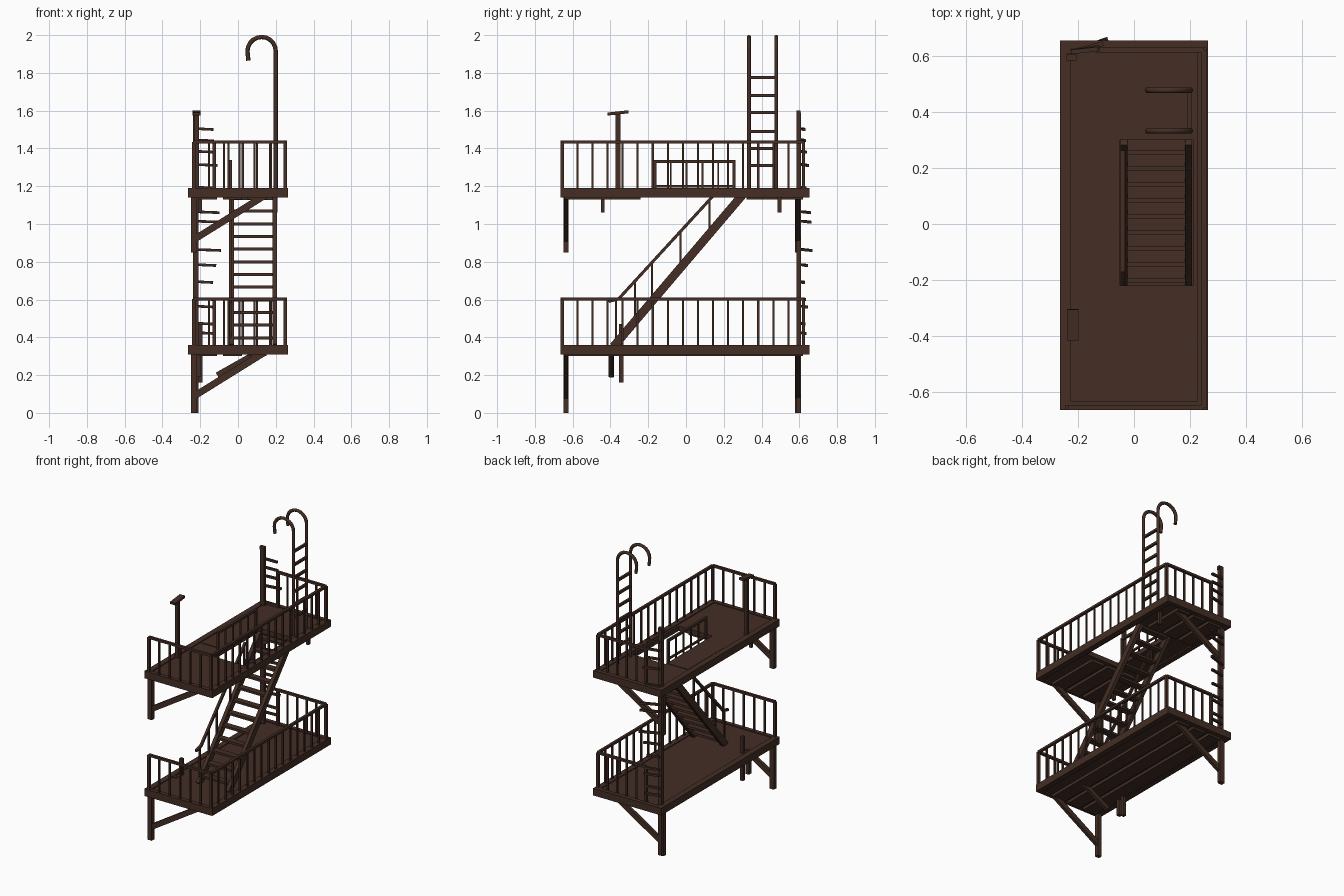
import bpy, bmesh, math, random
from mathutils import Vector, Matrix

if "Cube" in bpy.data.objects:
    bpy.data.objects.remove(bpy.data.objects["Cube"])

random.seed(4)
rust = bpy.data.materials.new("dark rusty brown")
rust.diffuse_color = (0.056, 0.027, 0.018, 1)
rust.use_nodes = True
rust.node_tree.nodes["Principled BSDF"].inputs["Base Color"].default_value = rust.diffuse_color


def box(bm, lo, hi):
    lo, hi = Vector(lo), Vector(hi)
    d = hi - lo
    bmesh.ops.create_cube(bm, size=1, matrix=Matrix.Translation((lo + hi) / 2) @ Matrix.Diagonal((*d, 1)))


def bar(bm, a, b, w, h=None):
    """Square bar from a to b: w is its horizontal width, h its depth."""
    a, b = Vector(a), Vector(b)
    z = (b - a).normalized()
    up = Vector((0, 0, 1)) if abs(z.z) < 0.99 else Vector((0, 1, 0))
    x = up.cross(z).normalized()
    y = z.cross(x)
    rot = Matrix((x, y, z)).transposed().to_4x4()
    size = Matrix.Diagonal((w, h or w, (b - a).length, 1))
    bmesh.ops.create_cube(bm, size=1, matrix=Matrix.Translation((a + b) / 2) @ rot @ size)


def finish(bm, name):
    me = bpy.data.meshes.new(name)
    bm.to_mesh(me)
    bm.free()
    me.materials.append(rust)
    ob = bpy.data.objects.new(name, me)
    bpy.context.collection.objects.link(ob)
    return ob


def platform(name, z, hole):
    # Edge frame
    bm = bmesh.new()
    for y in (-0.665, 0.625):
        box(bm, (-0.265, y, z - 0.05), (0.265, y + 0.03, z))
    for x in (-0.265, 0.225):
        box(bm, (x, -0.665, z - 0.05), (x + 0.04, 0.655, z))
    finish(bm, name + "_frame")
    # Floor panels, leaving the stairwell open where there is one
    bm = bmesh.new()
    t, b = z - 0.006, z - 0.04
    if hole:
        box(bm, (-0.24, -0.65, b), (0.24, -0.22, t))
        box(bm, (-0.24, -0.22, b), (-0.05, 0.30, t))
        box(bm, (0.21, -0.22, b), (0.24, 0.30, t))
        box(bm, (-0.24, 0.30, b), (0.24, 0.64, t))
        box(bm, (-0.22, -0.10, t), (-0.055, 0.29, t + 0.004))
    else:
        box(bm, (-0.24, -0.65, b), (0.24, 0.64, t))
    finish(bm, name + "_floor")
    # Joists and planks below
    bm = bmesh.new()
    spans = [(-0.64, -0.24), (0.32, 0.62)] if hole else [(-0.64, 0.62)]
    for y0, y1 in spans:
        for x in (-0.16, -0.03, 0.1):
            box(bm, (x - 0.05, y0, z - 0.06), (x + 0.05, y1, z - 0.039))
    finish(bm, name + "_joists")


def railing(name, z):
    top = z + 0.243
    bm = bmesh.new()
    fl, fr, br, bl = (-0.235, -0.655), (0.25, -0.655), (0.25, 0.622), (-0.125, 0.622)
    for (a, b, n) in ((fl, fr, 6), (fr, br, 16), (br, bl, 5)):
        bar(bm, (*a, top), (*b, top), 0.018, 0.016)
        for i in range(n + 1):
            p = Vector(a).lerp(Vector(b), i / n)
            w = 0.018 if i in (0, n) else 0.011
            bar(bm, (*p, z - 0.01), (*p, top), w)
    finish(bm, name)


for level, z in (("lower", 0.36), ("upper", 1.19)):
    platform(level + "_platform", z, level == "upper")
    railing(level + "_railing", z)
    # Legs on the wall side with sloping braces
    bm = bmesh.new()
    base = z - 0.35
    for y in (-0.635, 0.592):
        box(bm, (-0.25, y - 0.014, base + 0.01 if level == "upper" else 0), (-0.218, y + 0.014, z - 0.03))
        bar(bm, (-0.23, y, base + 0.08), (0.14, y, z - 0.04), 0.022, 0.036)
    finish(bm, level + "_legs_and_braces")

# Short hanging struts
bm = bmesh.new()
bar(bm, (-0.21, -0.395, 0.19), (-0.21, -0.395, 0.36), 0.028)
bar(bm, (-0.20, -0.343, 0.16), (-0.20, -0.343, 0.47), 0.022)
bar(bm, (-0.11, -0.395, 0.20), (0.12, -0.395, 0.33), 0.022, 0.03)
bar(bm, (-0.2, -0.44, 1.06), (-0.2, -0.44, 1.16), 0.018)
bar(bm, (0.2, 0.495, 1.06), (0.2, 0.495, 1.16), 0.02)
finish(bm, "hanging_struts")

# Tall post at the back with rungs across the gap in the railing
bm = bmesh.new()
box(bm, (-0.238, 0.586, 0), (-0.208, 0.610, 1.59))
box(bm, (-0.242, 0.584, 1.575), (-0.205, 0.606, 1.6))
finish(bm, "ladder_post")
bm = bmesh.new()
for z in (0.42, 0.47, 0.56, 0.60, 0.69, 0.78, 0.86, 1.01, 1.06, 1.19, 1.31, 1.38, 1.44, 1.50):
    e = random.uniform(-0.015, 0.03)
    bar(bm, (-0.225, 0.615, z + 0.005), (-0.12 + e, 0.635 + e, z), 0.016, 0.014)
finish(bm, "ladder_rungs")

# Stairs: two stringers and treads
A, B = Vector((0, -0.385, 0.35)), Vector((0, 0.30, 1.155))
bm = bmesh.new()
for x in (-0.035, 0.195):
    o = Vector((x, 0, 0))
    bar(bm, A + o, B + o, 0.025, 0.045)
finish(bm, "stair_stringers")
bm = bmesh.new()
for i in range(12):
    p = A.lerp(B, (i + 0.7) / 12)
    box(bm, (-0.03, p.y - 0.022, p.z - 0.008), (0.19, p.y + 0.022, p.z + 0.008))
finish(bm, "stair_treads")

# Stair handrail
bm = bmesh.new()
x = -0.04
bar(bm, (x, -0.41, 0.59), (x, -0.35, 0.605), 0.016)
bar(bm, (x, -0.36, 0.60), (x, 0.14, 1.145), 0.016)
for y in (-0.37, -0.27, -0.18, -0.03, 0.125):
    zs = 0.35 + (y + 0.385) * 1.175
    bar(bm, (x, y, zs), (x, y, 0.60 + max(0, y + 0.36) * 1.09), 0.011)
finish(bm, "stair_handrail")

# Guard rail beside the stairwell
bm = bmesh.new()
bar(bm, (-0.04, -0.172, 1.33), (-0.04, 0.262, 1.33), 0.016)
bar(bm, (-0.04, -0.165, 1.20), (-0.04, 0.255, 1.20), 0.012)
for i in range(6):
    y = -0.165 + 0.42 * i / 5
    bar(bm, (-0.04, y, 1.17), (-0.04, y, 1.33), 0.015 if i in (0, 5) else 0.009)
finish(bm, "stairwell_guard")

# Short T-shaped post near the front
bm = bmesh.new()
box(bm, (-0.231, -0.372, 1.18), (-0.207, -0.348, 1.585))
bar(bm, (-0.219, -0.415, 1.582), (-0.219, -0.305, 1.594), 0.04, 0.016)
finish(bm, "t_post")

# Roof ladder with hooked rails
for side, y in (("front", 0.333), ("back", 0.478)):
    pts = [(0.2, y, 1.17)]
    pts += [(0.125 + 0.075 * math.cos(a), y, 1.915 + 0.075 * math.sin(a))
            for a in (math.pi * i / 10 for i in range(11))]
    pts.append((0.055, y, 1.865))
    cu = bpy.data.curves.new("roof_ladder_rail_" + side, 'CURVE')
    cu.dimensions = '3D'
    cu.bevel_depth = 0.0115
    cu.bevel_resolution = 1
    cu.use_fill_caps = True
    sp = cu.splines.new('POLY')
    sp.points.add(len(pts) - 1)
    for q, p in zip(sp.points, pts):
        q.co = (*p, 1)
    cu.materials.append(rust)
    bpy.context.collection.objects.link(bpy.data.objects.new(cu.name, cu))
bm = bmesh.new()
for z in (1.31, 1.40, 1.49, 1.59, 1.68, 1.775):
    bar(bm, (0.2, 0.333, z), (0.2, 0.478, z), 0.016)
finish(bm, "roof_ladder_rungs")
